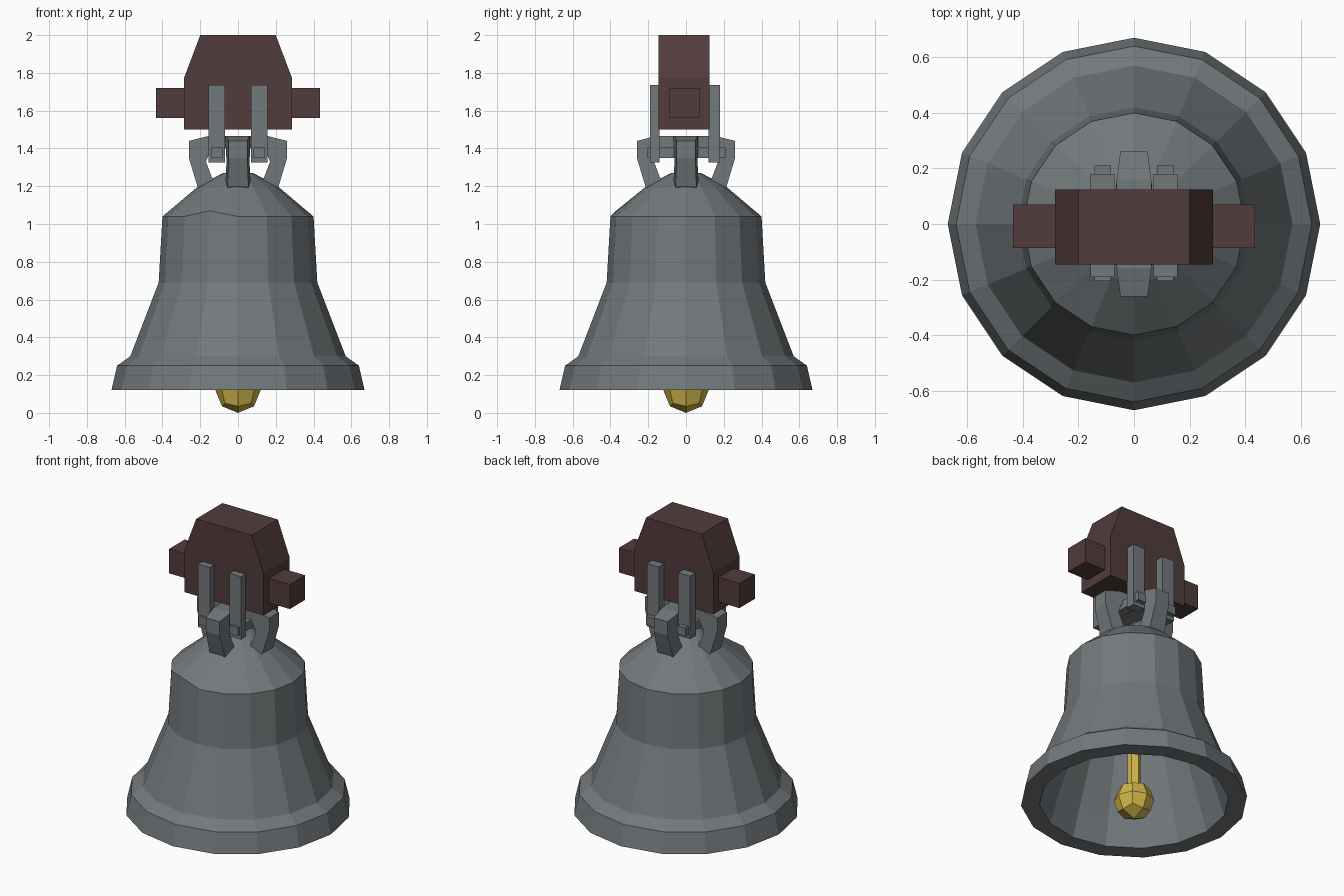
import bpy, bmesh, math
from mathutils import Matrix, Vector

if "Cube" in bpy.data.objects:
    bpy.data.objects.remove(bpy.data.objects["Cube"])


def material(name, rgb):
    m = bpy.data.materials.new(name)
    m.use_nodes = True
    m.diffuse_color = (*rgb, 1)
    m.node_tree.nodes["Principled BSDF"].inputs["Base Color"].default_value = (*rgb, 1)
    return m


iron = material("grey iron", (0.17, 0.19, 0.20))
wood = material("dark wood", (0.085, 0.045, 0.045))
brass = material("brass", (0.63, 0.47, 0.07))


def finish(name, bm, mat):
    bmesh.ops.recalc_face_normals(bm, faces=bm.faces)
    me = bpy.data.meshes.new(name)
    bm.to_mesh(me)
    bm.free()
    me.materials.append(mat)
    ob = bpy.data.objects.new(name, me)
    bpy.context.collection.objects.link(ob)
    return ob


def box(name, lo, hi, mat):
    bm = bmesh.new()
    bmesh.ops.create_cube(bm, size=1)
    lo, hi = Vector(lo), Vector(hi)
    for v in bm.verts:
        v.co = (lo + hi) / 2 + v.co * (hi - lo)
    return finish(name, bm, mat)


def slab(name, outline, half, mat, angle=0, shift=0):
    """Extrude an xz outline along y; half(x) is the half thickness."""
    bm = bmesh.new()
    sides = [[bm.verts.new((x, s * half(x) + shift, z)) for x, z in outline] for s in (-1, 1)]
    n = len(outline)
    for ring in sides:
        bm.faces.new(ring)
    for i in range(n):
        j = (i + 1) % n
        bm.faces.new((sides[0][i], sides[0][j], sides[1][j], sides[1][i]))
    bmesh.ops.rotate(bm, verts=bm.verts, matrix=Matrix.Rotation(angle, 3, "Z"))
    return finish(name, bm, mat)


# Bell: hollow turned profile with 16 flat sides
SIDES = 16
outer = [(0.67, 0.12), (0.64, 0.25), (0.57, 0.30), (0.42, 0.69),
         (0.40, 1.04), (0.21, 1.20), (0.08, 1.27)]
inner = [(0.08, 1.20), (0.33, 1.02), (0.36, 0.69), (0.50, 0.30), (0.56, 0.12)]
bm = bmesh.new()
rings = []
for r, z in outer + inner:
    turns = [2 * math.pi * i / SIDES for i in range(SIDES)]
    rings.append([bm.verts.new((r * math.cos(a), r * math.sin(a), z)) for a in turns])
top, under = len(outer) - 1, len(outer)
for k, ring in enumerate(rings):
    if k == top:
        bm.faces.new(ring)
        continue
    nxt = rings[(k + 1) % len(rings)]
    for i in range(SIDES):
        j = (i + 1) % SIDES
        bm.faces.new((ring[i], ring[j], nxt[j], nxt[i]))
bm.faces.new(rings[under])
rings[4][11].co.z += 0.03  # hand-made dent in the shoulder line
finish("bell_body", bm, iron)

# Crown: four bent loops meeting at the centre
loop = [(0.19, 1.17), (0.215, 1.20), (0.26, 1.35), (0.26, 1.44), (0.16, 1.465),
        (0, 1.465), (0, 1.40), (0.14, 1.40), (0.17, 1.33), (0.12, 1.20), (0.11, 1.17)]
for i, side in enumerate(("left", "back", "right", "front")):
    slab("crown_loop_" + side, loop, lambda x: 0.07 - 0.13 * max(0, x - 0.1),
         iron, i * math.pi / 2)

# Wooden headstock with chamfered shoulders and two axle ends
block = [(-0.285, 1.5), (0.285, 1.5), (0.285, 1.775), (0.2, 2), (-0.2, 2), (-0.285, 1.775)]
slab("headstock", block, lambda x: 0.135, wood, shift=-0.01)
for s, side in ((1, "left"), (-1, "right")):
    xs = sorted((s * 0.28, s * 0.435))
    box("axle_" + side, (xs[0], -0.087, 1.56), (xs[1], 0.071, 1.72), wood)

    # Iron straps on both faces, tied by a bar
    x = s * 0.113
    box("strap_front_" + side, (x - 0.043, -0.19, 1.325), (x + 0.043, -0.14, 1.735), iron)
    box("strap_back_" + side, (x - 0.043, 0.12, 1.325), (x + 0.043, 0.18, 1.735), iron)
    box("strap_bar_" + side, (x - 0.03, -0.205, 1.35), (x + 0.03, 0.21, 1.405), iron)

# Clapper: faceted ball on a rod
bm = bmesh.new()
bmesh.ops.create_cube(bm, size=1)
bmesh.ops.subdivide_edges(bm, edges=bm.edges[:], cuts=1, use_grid_fill=True)
for v in bm.verts:
    v.co = v.co.normalized() * 0.12 + Vector((0, 0, 0.12))
finish("clapper_ball", bm, brass)

bm = bmesh.new()
bmesh.ops.create_cone(bm, cap_ends=True, segments=6, radius1=0.04, radius2=0.04, depth=1.0)
bmesh.ops.translate(bm, verts=bm.verts, vec=(0, 0, 0.71))
finish("clapper_rod", bm, brass)
